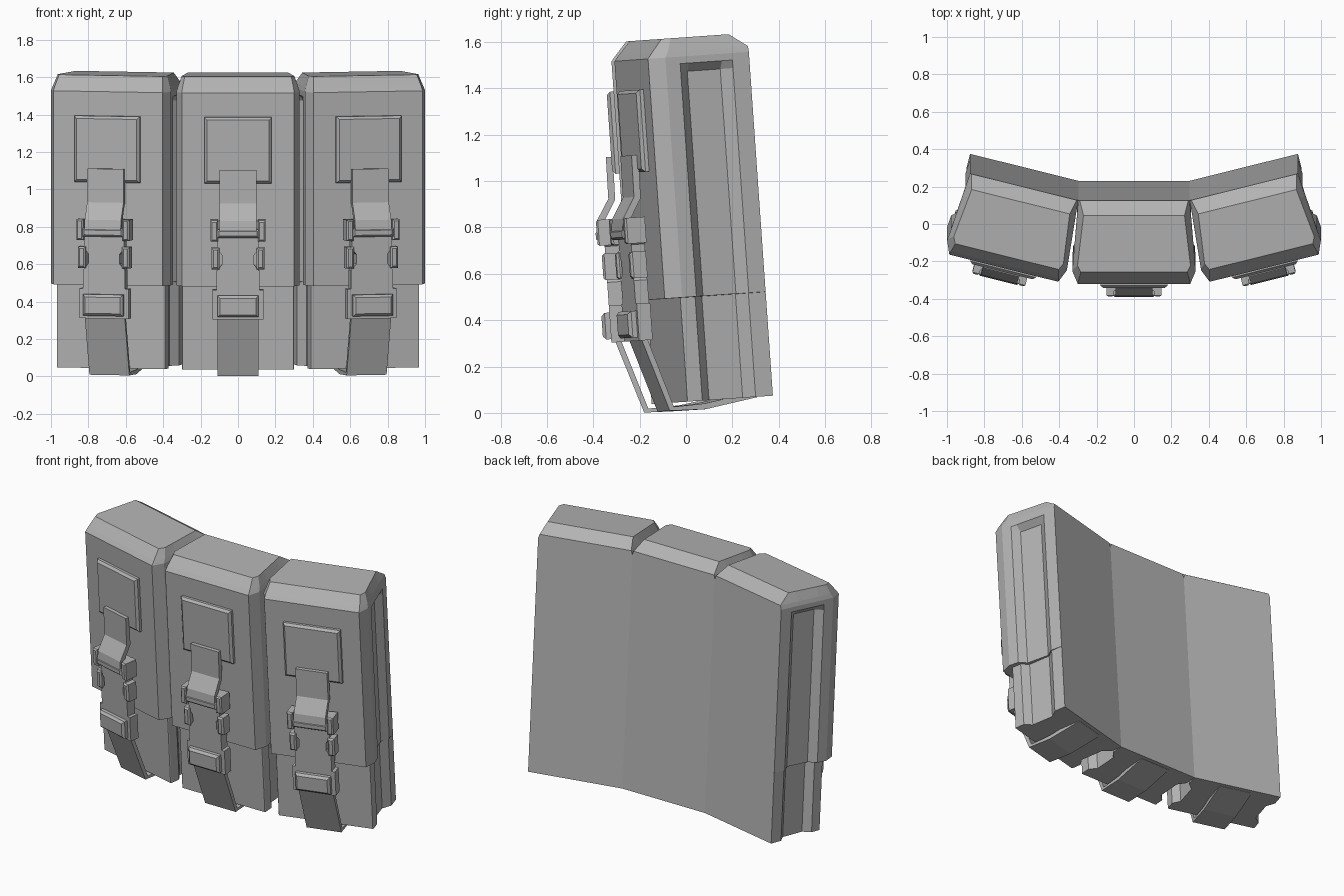
import bpy, bmesh, math
from mathutils import Matrix, Vector

cube = bpy.data.objects.get("Cube")
if cube:
    bpy.data.objects.remove(cube)

grey = bpy.data.materials.new("matte_grey")
grey.use_nodes = True
colour = (0.45, 0.45, 0.45, 1)
grey.diffuse_color = colour
grey.node_tree.nodes["Principled BSDF"].inputs["Base Color"].default_value = colour

TILT = Matrix.Rotation(math.radians(4), 4, 'X')
HALF, BACK = 0.298, 0.235


def placement(side):
    """Side pouches hinge on the rear corners of the middle one; all lean forward."""
    hinge = Vector((side * HALF, BACK, 0))
    turn = Matrix.Rotation(math.radians(14 * side), 4, 'Z')
    shift = Matrix.Translation((side * HALF, -BACK, 0))
    return TILT @ Matrix.Translation(hinge) @ turn @ shift


def finish(name, bm, matrix):
    bmesh.ops.recalc_face_normals(bm, faces=bm.faces)
    mesh = bpy.data.meshes.new(name)
    bm.to_mesh(mesh)
    bm.free()
    mesh.materials.append(grey)
    obj = bpy.data.objects.new(name, mesh)
    bpy.context.collection.objects.link(obj)
    obj.matrix_world = matrix


def loft(name, rings, matrix):
    """Skin a stack of equal-length rings and cap both ends."""
    bm = bmesh.new()
    loops = [[bm.verts.new(p) for p in ring] for ring in rings]
    count = len(loops[0])
    for low, high in zip(loops, loops[1:]):
        for i in range(count):
            j = (i + 1) % count
            bm.faces.new((low[i], low[j], high[j], high[i]))
    bm.faces.new(loops[0])
    bm.faces.new(loops[-1])
    bmesh.ops.remove_doubles(bm, verts=bm.verts, dist=0.0005)
    finish(name, bm, matrix)


def slab(name, x0, x1, z0, z1, back, front, inset, matrix):
    """Plate on the front face with a bevelled outer rim."""
    def ring(y, d):
        return [(x0 + d, y, z0 + d), (x1 - d, y, z0 + d),
                (x1 - d, y, z1 - d), (x0 + d, y, z1 - d)]
    loft(name, [ring(back, 0), ring(front + inset, 0), ring(front, inset)], matrix)


def band(name, path, half, thick, matrix):
    """Webbing strip following a (y, z) path."""
    rings = []
    for i, (y, z) in enumerate(path):
        a, b = Vector(path[max(i - 1, 0)]), Vector(path[min(i + 1, len(path) - 1)])
        d = (b - a).normalized() * thick
        inner = (y - d.y, z + d.x)
        rings.append([(-half, y, z), (half, y, z), (half, *inner), (-half, *inner)])
    loft(name, rings, matrix)


def section(z, front_x, front_y, chamfer_x, chamfer_y, depth, back=BACK, back_x=HALF):
    """Pouch outline at one height, with a groove of given depth in each side."""
    def side_x(y):
        return back_x + (front_x - back_x) * (back - y) / (back - front_y)
    half = [(back_x, back), (side_x(0.158), 0.158), (side_x(0.11) - depth, 0.11),
            (side_x(-0.04) - depth, -0.04), (side_x(-0.08), -0.08),
            (front_x, front_y), (chamfer_x, chamfer_y)]
    return [(x, y, z) for x, y in half] + [(-x, y, z) for x, y in reversed(half)]


def pouch(label, m):
    # Body: narrow lower part, overhanging lid, bevelled top
    lower = (0.30, -0.14, 0.297, -0.145)
    lid = (0.33, -0.145, 0.30, -0.215)
    loft(label + "_pouch_body", [
        section(0.048, *lower, 0.04),
        section(0.497, *lower, 0.04),
        section(0.498, *lid, 0.04),
        section(1.47, *lid, 0.04),
        section(1.505, *lid, 0),
        section(1.535, *lid, 0),
        section(1.56, 0.322, -0.13, 0.297, -0.195, 0, BACK, 0.29),
        section(1.617, 0.302, -0.11, 0.285, -0.145, 0, 0.158, 0.27),
    ], m)

    # Raised patch on the lid
    slab(label + "_lid_patch", -0.18, 0.18, 1.05, 1.405, -0.21, -0.245, 0.014, m)

    # Upper webbing that kicks out over the buckle
    band(label + "_upper_strap",
         [(-0.268, 1.125), (-0.27, 0.945), (-0.325, 0.855), (-0.332, 0.80)],
         0.10, 0.03, m)
    slab(label + "_buckle_bar", -0.112, 0.112, 0.765, 0.81, -0.26, -0.335, 0.01, m)

    # Buckle plate cut to a waisted outline
    half = [(0.145, 0.855), (0.145, 0.775), (0.11, 0.74), (0.11, 0.70),
            (0.085, 0.67), (0.085, 0.62), (0.115, 0.585), (0.115, 0.485),
            (0.135, 0.485), (0.135, 0.325)]
    outline = half + [(-x, z) for x, z in reversed(half)]
    loft(label + "_buckle_plate",
         [[(x, y, z) for x, z in outline] for y in (-0.24, -0.30)], m)

    # Buckle ears and release prongs on both sides
    for s, end in ((-1, "right"), (1, "left")):
        x0, x1 = sorted((s * 0.108, s * 0.146))
        slab(f"{label}_buckle_ear_{end}", x0, x1, 0.745, 0.857, -0.24, -0.33, 0.008, m)
        x0, x1 = sorted((s * 0.10, s * 0.142))
        slab(f"{label}_buckle_prong_{end}", x0, x1, 0.595, 0.71, -0.245, -0.315, 0.01, m)

    # Adjuster block and the lower webbing running under the pouch
    slab(label + "_strap_adjuster", -0.11, 0.11, 0.34, 0.455, -0.28, -0.335, 0.014, m)
    band(label + "_lower_strap",
         [(-0.285, 0.335), (-0.18, 0.014), (-0.02, 0.01), (0.21, 0.046)],
         0.11, 0.025, m)


for label, side in (("right", -1), ("middle", 0), ("left", 1)):
    pouch(label, placement(side))
